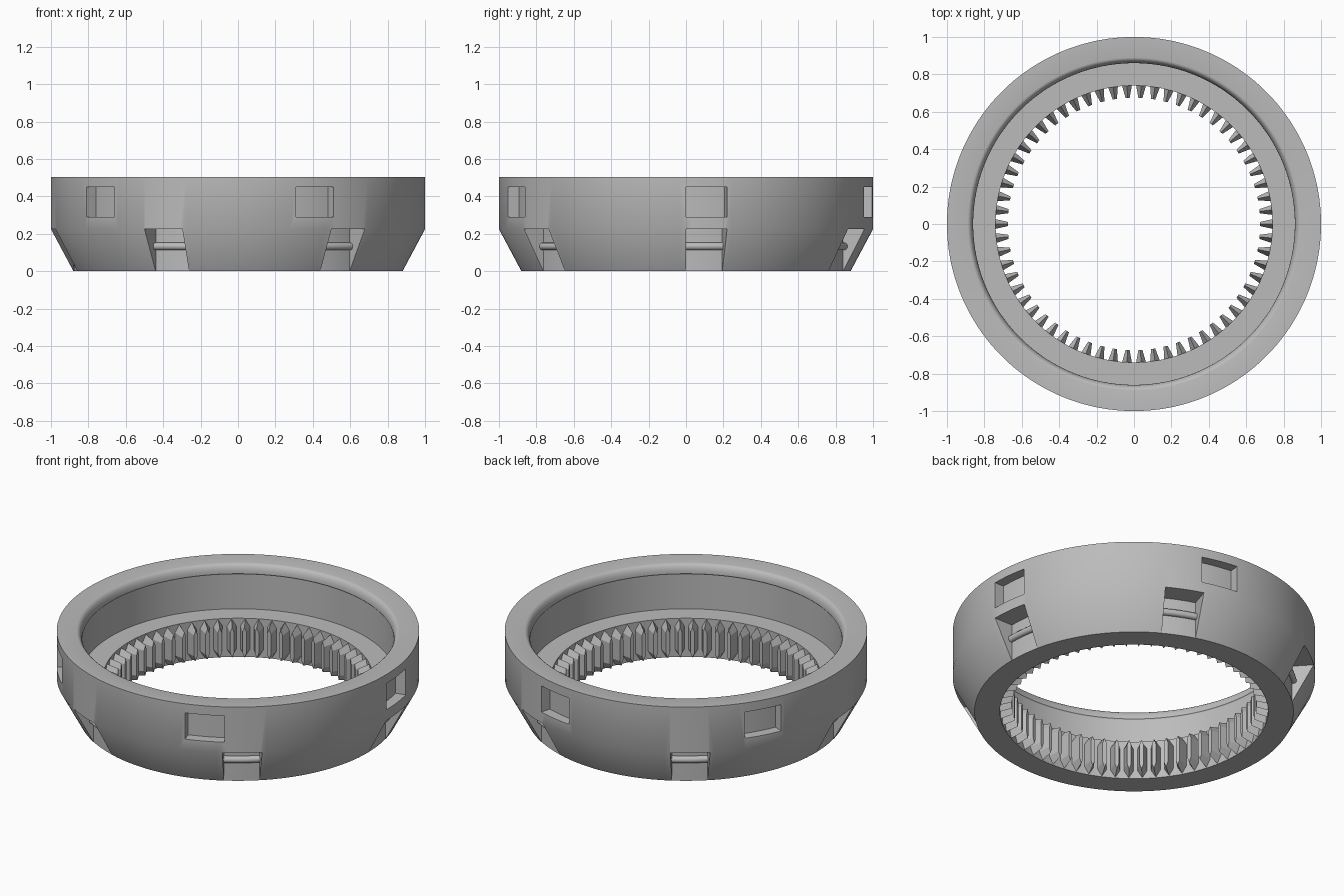
import bpy, bmesh, math
from math import cos, sin, tau, radians

cube = bpy.data.objects.get("Cube")
if cube:
    bpy.data.objects.remove(cube)

SEGMENTS = 180
TEETH = 62
SLOT_ANGLE = radians(12.7)
SLOT_RADIUS = 0.879

grey = bpy.data.materials.new("plain grey")
grey.use_nodes = True
grey.diffuse_color = (0.5, 0.5, 0.5, 1)
grey.node_tree.nodes["Principled BSDF"].inputs["Base Color"].default_value = (0.5, 0.5, 0.5, 1)


def polar(r, a, z):
    return (r * cos(a), r * sin(a), z)


def make_object(name, bm):
    bmesh.ops.recalc_face_normals(bm, faces=bm.faces)
    mesh = bpy.data.meshes.new(name)
    bm.to_mesh(mesh)
    bm.free()
    mesh.materials.append(grey)
    ob = bpy.data.objects.new(name, mesh)
    bpy.context.collection.objects.link(ob)
    return ob


def sweep(bm, profile, start=0.0, angle=tau, steps=SEGMENTS):
    """Sweep a closed (radius, height) profile around z, capped if partial."""
    full = angle == tau
    rings = [[bm.verts.new(polar(r, start + angle * i / steps, z)) for r, z in profile]
             for i in range(steps if full else steps + 1)]
    pairs = list(zip(rings, rings[1:]))
    if full:
        pairs.append((rings[-1], rings[0]))
    n = len(profile)
    for a, b in pairs:
        for j in range(n):
            k = (j + 1) % n
            bm.faces.new((a[j], a[k], b[k], b[j]))
    if not full:
        bm.faces.new(rings[0])
        bm.faces.new(rings[-1])


def smooth(ob, angle=30):
    bpy.ops.object.select_all(action='DESELECT')
    ob.select_set(True)
    bpy.context.view_layer.objects.active = ob
    bpy.ops.object.shade_smooth_by_angle(angle=radians(angle))


# Ring body: conical base, straight band, rounded inner lip, inner ledge
lip = [(0.89 - 0.03 * sin(t), 0.45 + 0.055 * cos(t))
       for t in (radians(15 * i) for i in range(7))]
body_profile = [(0.74, 0), (0.88, 0), (1, 0.225), (1, 0.505)] + lip + [(0.863, 0.445), (0.863, 0.235), (0.74, 0.235)]
bm = bmesh.new()
sweep(bm, body_profile)
ring_body = make_object("ring_body", bm)

# Cutter: five pockets in the band and six slots in the cone
bm = bmesh.new()
for i in range(5):
    sweep(bm, [(0.94, 0.29), (1.1, 0.29), (1.1, 0.45), (0.94, 0.45)],
          tau * i / 5, SLOT_ANGLE, 8)
for i in range(6):
    sweep(bm, [(SLOT_RADIUS, -0.1), (1.1, -0.1), (1.1, 0.225), (SLOT_RADIUS, 0.225)],
          tau * i / 6, SLOT_ANGLE, 8)
cutter = make_object("recess_cutter", bm)

cut = ring_body.modifiers.new("recesses", 'BOOLEAN')
cut.operation = 'DIFFERENCE'
cut.solver = 'EXACT'
cut.object = cutter
bpy.context.view_layer.objects.active = ring_body
bpy.ops.object.modifier_apply(modifier=cut.name)
bpy.data.objects.remove(cutter)
smooth(ring_body)

# Rounded bar across the floor of each slot
bm = bmesh.new()
bar = [(0.885 + 0.02 * cos(tau * j / 12), 0.133 + 0.02 * sin(tau * j / 12)) for j in range(12)]
for i in range(6):
    sweep(bm, bar, tau * i / 6, SLOT_ANGLE, 8)
smooth(make_object("slot_bars", bm), 40)

# Inner teeth: tapered, with pointed ends above and below
bm = bmesh.new()
for i in range(TEETH):
    mid = tau * i / TEETH

    def outline(r, half_width, low, high, point):
        w = half_width / r
        corners = [(-w, low + point), (0, low), (w, low + point),
                   (w, high - point), (0, high), (-w, high - point)]
        return [bm.verts.new(polar(r, mid + a, z)) for a, z in corners]

    root = outline(0.745, 0.027, 0.003, 0.233, 0.045)
    tip = outline(0.675, 0.011, 0.025, 0.21, 0.03)
    bm.faces.new(root)
    bm.faces.new(tip)
    for j in range(6):
        k = (j + 1) % 6
        bm.faces.new((root[j], root[k], tip[k], tip[j]))
make_object("inner_teeth", bm)
